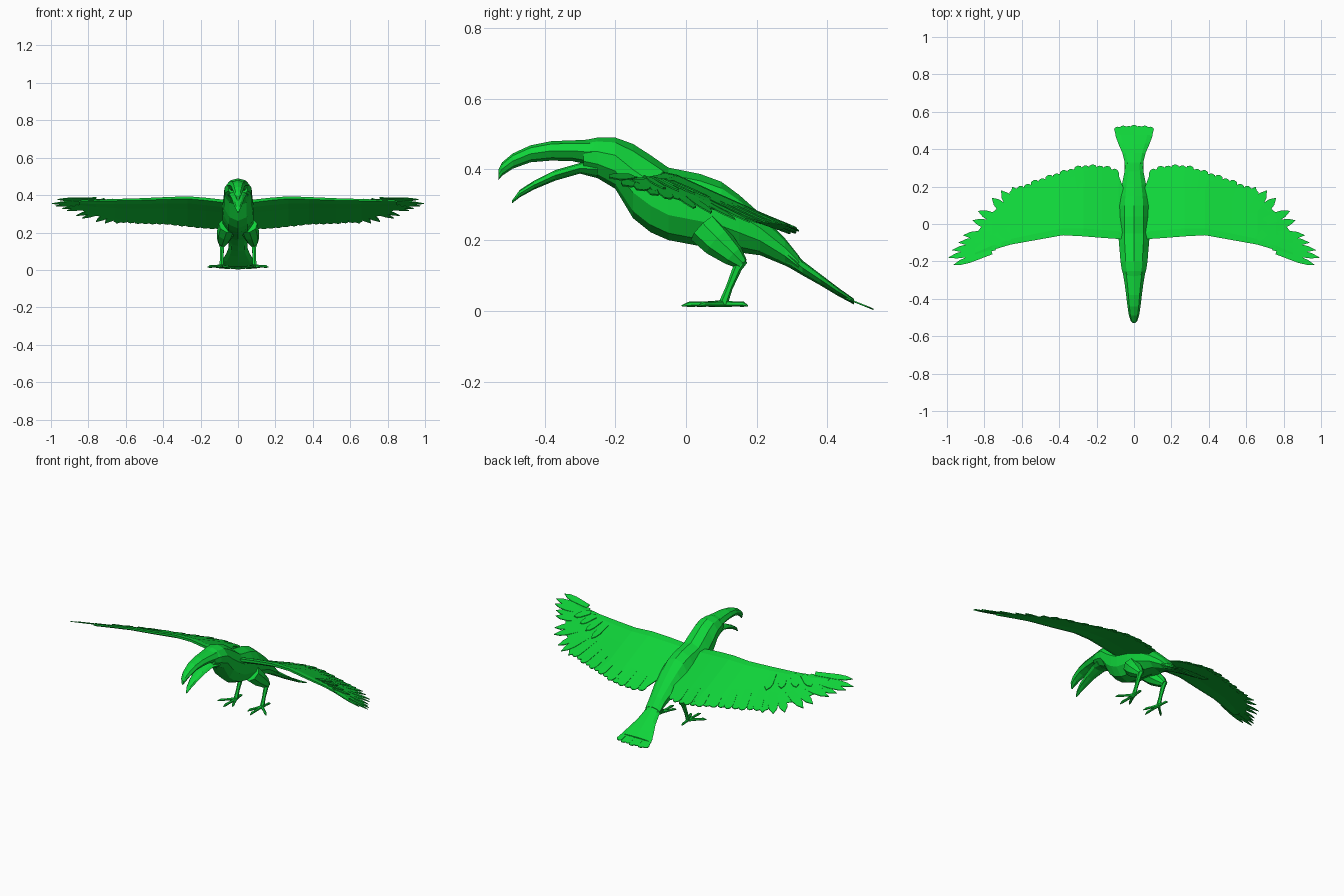
import bpy, bmesh, math
from mathutils import Vector

cube = bpy.data.objects.get("Cube")
if cube:
    bpy.data.objects.remove(cube, do_unlink=True)

green = bpy.data.materials.new("plumage green")
green.use_nodes = True
COLOUR = (0.005, 0.66, 0.042, 1)
green.diffuse_color = COLOUR
bsdf = green.node_tree.nodes["Principled BSDF"]
bsdf.inputs["Base Color"].default_value = COLOUR
bsdf.inputs["Roughness"].default_value = 0.8


def finish(name, bm, mirror=False):
    bmesh.ops.recalc_face_normals(bm, faces=bm.faces)
    mesh = bpy.data.meshes.new(name)
    bm.to_mesh(mesh)
    bm.free()
    mesh.materials.append(green)
    obj = bpy.data.objects.new(name, mesh)
    bpy.context.scene.collection.objects.link(obj)
    if mirror:
        mod = obj.modifiers.new("mirror", 'MIRROR')
        mod.use_mirror_merge = False
    return obj


def loft(bm, rings):
    """Skin a list of equal closed rings and cap both ends."""
    loops = [[bm.verts.new(p) for p in ring] for ring in rings]
    n = len(loops[0])
    for a, b in zip(loops, loops[1:]):
        for i in range(n):
            j = (i + 1) % n
            bm.faces.new((a[i], a[j], b[j], b[i]))
    bm.faces.new(loops[0])
    bm.faces.new(loops[-1][::-1])


def section(y, top, bottom, half, n=10):
    """Oval cross-section facing along y."""
    mid, h = (top + bottom) / 2, (top - bottom) / 2
    return [(half * math.sin(2 * math.pi * i / n), y,
             mid + h * math.cos(2 * math.pi * i / n)) for i in range(n)]


def tube(bm, path, n=6):
    """Limb through points given as (x, y, z, radius)."""
    pts = [Vector(p[:3]) for p in path]
    rings = []
    for i, p in enumerate(pts):
        d = (pts[min(i + 1, len(pts) - 1)] - pts[max(i - 1, 0)]).normalized()
        u = d.cross(Vector((1, 0.1, 0.1))).normalized()
        v = d.cross(u)
        r = path[i][3]
        rings.append([p + r * (u * math.cos(2 * math.pi * k / n) + v * math.sin(2 * math.pi * k / n))
                      for k in range(n)])
    loft(bm, rings)


def feather(bm, root, tip, width, height, pointed, lift=0.0):
    """Thin blade from root to tip (x, y), laid on the surface height(x, y)."""
    root, tip = Vector(root), Vector(tip)
    d = tip - root
    side = Vector((-d.y, d.x)).normalized() * width / 2
    shape = [(0, 0.7), (0.6, 1), (0.82, 0.75)] if pointed else [(0, 0.8), (0.85, 1), (0.96, 0.65)]
    flat = [root + d * t + side * s for t, s in shape] + [tip]
    flat += [root + d * t - side * s for t, s in reversed(shape)]
    top = [bm.verts.new((p.x, p.y, height(p.x, p.y) + lift + 0.002)) for p in flat]
    low = [bm.verts.new((p.x, p.y, height(p.x, p.y) + lift - 0.002)) for p in flat]
    n = len(flat)
    for i in range(n // 2):
        k = n - 1 - i
        if k - 1 > i + 1:
            bm.faces.new((top[i], top[i + 1], top[k - 1], top[k]))
            bm.faces.new((low[k], low[k - 1], low[i + 1], low[i]))
        else:
            bm.faces.new((top[i], top[i + 1], top[k]))
            bm.faces.new((low[k], low[i + 1], low[i]))
    for i in range(n):
        j = (i + 1) % n
        bm.faces.new((top[i], low[i], low[j], top[j]))


# Head, neck and body in one skin: y, top, bottom, half width
BODY = [(-.29, .482, .392, .053), (-.25, .49, .375, .068), (-.2, .49, .345, .076),
        (-.15, .472, .262, .08), (-.1, .44, .222, .085), (-.05, .405, .2, .088),
        (.04, .387, .183, .088), (.1, .365, .174, .084), (.15, .328, .165, .078),
        (.21, .275, .157, .068), (.28, .205, .128, .053), (.32, .155, .108, .05)]
bm = bmesh.new()
loft(bm, [section(*r) for r in BODY])
finish("body", bm)

# Curved open bill
UPPER = [(-.26, .485, .41, .06), (-.32, .482, .423, .05), (-.38, .48, .425, .042),
         (-.44, .468, .42, .035), (-.49, .445, .402, .027), (-.52, .42, .382, .017),
         (-.53, .4, .37, .007)]
LOWER = [(-.25, .425, .375, .058), (-.3, .418, .388, .046), (-.37, .398, .368, .034),
         (-.43, .368, .343, .025), (-.47, .342, .321, .015), (-.492, .312, .304, .004)]
for name, rows in (("upper_bill", UPPER), ("lower_bill", LOWER)):
    bm = bmesh.new()
    loft(bm, [section(*r, n=8) for r in rows])
    finish(name, bm)

# Tail: flattening stem, then a fan of rounded feathers
bm = bmesh.new()
TAIL = [(.27, .212, .135, .05), (.33, .142, .1, .05), (.38, .104, .072, .062),
        (.43, .066, .042, .084), (.475, .034, .018, .1)]
loft(bm, [section(*r, n=8) for r in TAIL])
finish("tail", bm)


def tail_height(x, y):
    return max(.028 - (y - .47) * .4, .004)


bm = bmesh.new()
for i in range(-3, 4):
    feather(bm, (i * .026, .455), (i * .03, .53 - .004 * (i % 2) - .002 * abs(i)),
            .036, tail_height, False, .001 * (i % 2))
finish("tail_feathers", bm)

# Wing plan: x, leading y, trailing y, leading z
WING = [(.03, -.08, .12, .366), (.082, -.08, .26, .374), (.17, -.074, .282, .384),
        (.27, -.066, .284, .392), (.38, -.06, .25, .388), (.52, -.085, .2, .382),
        (.66, -.11, .14, .378), (.76, -.14, .06, .375), (.85, -.167, -.06, .371),
        (1.0, -.205, -.19, .364)]


def wing_at(x):
    for a, b in zip(WING, WING[1:]):
        if x <= b[0] or b is WING[-1]:
            t = (x - a[0]) / (b[0] - a[0])
            return [p + (q - p) * t for p, q in zip(a, b)]


def wing_height(x, y):
    _, lead, _, z = wing_at(x)
    return z - .42 * (y - lead)


bm = bmesh.new()
PROFILE = [(0, .002), (.12, .012), (.4, .008), (1, .002),
           (1, -.003), (.4, -.01), (.12, -.022), (0, -.014)]
rings = []
for x, lead, trail, z in WING[:-1]:
    thin = 1 - .6 * x
    rings.append([(x, lead + (trail - lead) * t, z - .42 * (trail - lead) * t + h * thin)
                  for t, h in PROFILE])
loft(bm, rings)
finish("wings", bm, mirror=True)

# Rounded flight feathers along the trailing edge
bm = bmesh.new()
COUNT = 15
for i in range(COUNT):
    x = .105 + .53 * i / (COUNT - 1)
    trail = wing_at(x)[2]
    lean = .05 * i / COUNT
    feather(bm, (x - lean, trail - .12), (x + lean * .4, trail + .03 + .006 * (i % 2)),
            .05, wing_height, False, .002 * (i % 2))
finish("secondary_feathers", bm, mirror=True)

# Long pointed feathers fanning at the wing tip
bm = bmesh.new()
TIPS = [(.65, .2), (.71, .18), (.76, .14), (.835, .07), (.865, .02),
        (.915, -.06), (.94, -.1), (.975, -.14), (.995, -.18), (.965, -.218)]
for i, tip in enumerate(TIPS):
    t = i / (len(TIPS) - 1)
    feather(bm, (.59 + .17 * t, .06 - .21 * t), tip, .06 - .025 * t,
            wing_height, True, .002 * (i % 2))
finish("primary_feathers", bm, mirror=True)

# Small covering feathers lying on top of the outer wing
bm = bmesh.new()
for i in range(4):
    feather(bm, (.56 + .05 * i, -.04 - .022 * i), (.585 + .07 * i, .07 - .045 * i), .045,
            wing_height, True, .009)
finish("covert_feathers", bm, mirror=True)

# Legs: feathered thigh, bare shank
bm = bmesh.new()
tube(bm, [(.055, .05, .235, .05), (.068, .09, .195, .046), (.08, .135, .155, .032),
          (.085, .16, .132, .017)], 8)
finish("thighs", bm, mirror=True)
bm = bmesh.new()
tube(bm, [(.085, .16, .145, .016), (.086, .145, .12, .013), (.087, .122, .065, .01),
          (.088, .105, .02, .013)])
finish("shanks", bm, mirror=True)

# Four spread toes with claws
bm = bmesh.new()
for x, y in ((.09, -.012), (.163, .035), (.05, .02), (.095, .175)):
    sx, sy = x - .088, y - .105
    tube(bm, [(.088, .105, .02, .01), (.088 + sx * .5, .105 + sy * .5, .019, .007),
              (.088 + sx * .8, .105 + sy * .8, .019, .008), (x, y, .014, .002)])
finish("feet", bm, mirror=True)
